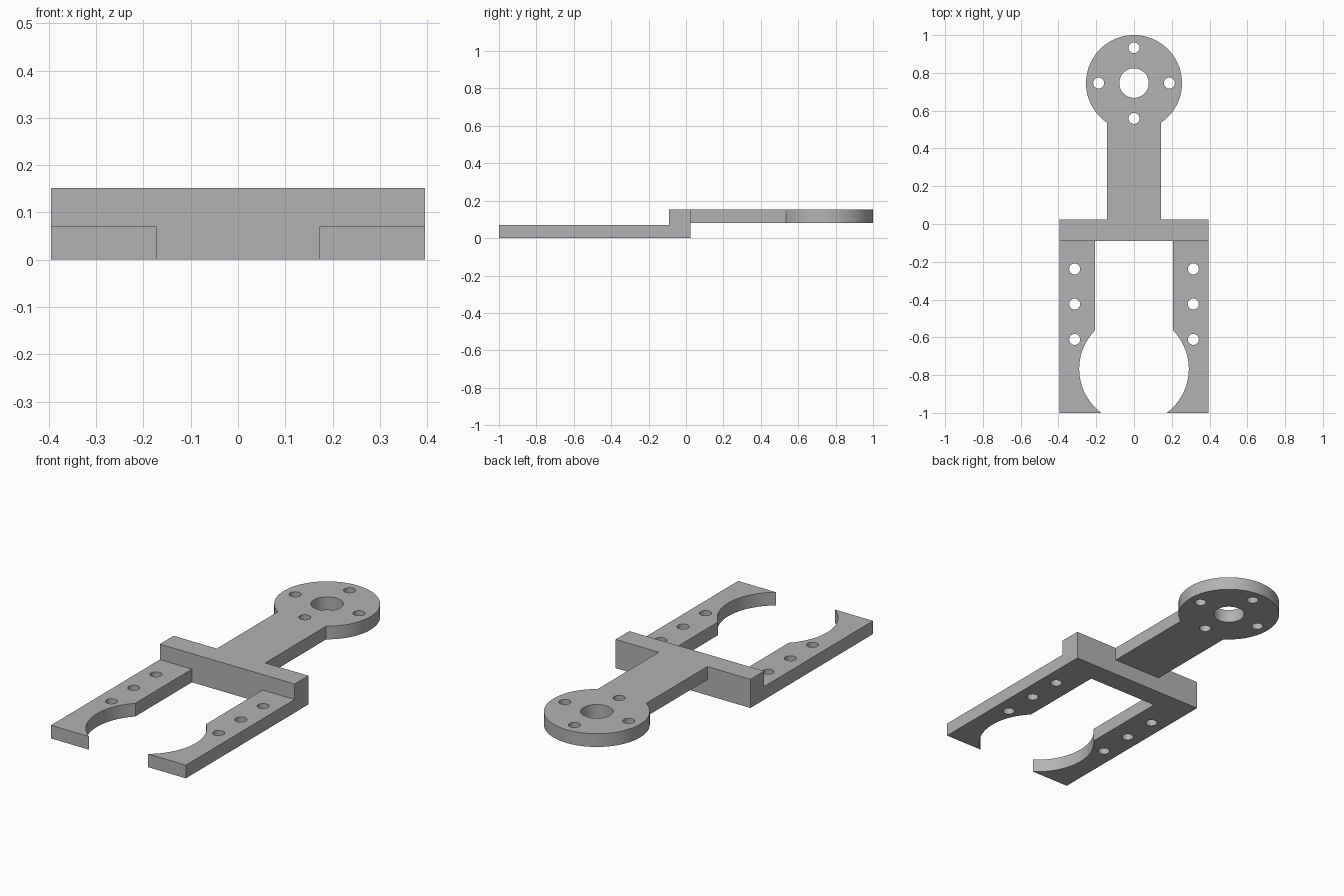
import bpy, bmesh
from math import radians, cos, sin, acos, asin, pi

if "Cube" in bpy.data.objects:
    bpy.data.objects.remove(bpy.data.objects["Cube"], do_unlink=True)

GREY = (0.45, 0.45, 0.45, 1)
grey = bpy.data.materials.new("plain_grey")
grey.use_nodes = True
grey.diffuse_color = GREY
grey.node_tree.nodes["Principled BSDF"].inputs["Base Color"].default_value = GREY


def arc(cx, cy, r, start, end, steps):
    """Points along an arc, both ends included."""
    return [(cx + r * cos(start + (end - start) * i / steps),
             cy + r * sin(start + (end - start) * i / steps)) for i in range(steps + 1)]


def hole(cx, cy, r, steps=40):
    return arc(cx, cy, r, 0, 2 * pi, steps)[:-1]


def plate(name, outlines, bottom, top):
    """Flat plate from an outer outline followed by its holes."""
    curve = bpy.data.curves.new(name, "CURVE")
    curve.dimensions = "2D"
    curve.fill_mode = "BOTH"
    curve.extrude = (top - bottom) / 2
    for points in outlines:
        spline = curve.splines.new("POLY")
        spline.points.add(len(points) - 1)
        for p, (x, y) in zip(spline.points, points):
            p.co = (x, y, 0, 1)
        spline.use_cyclic_u = True
    obj = bpy.data.objects.new(name, curve)
    bpy.context.collection.objects.link(obj)
    bpy.ops.object.select_all(action="DESELECT")
    obj.select_set(True)
    bpy.context.view_layer.objects.active = obj
    bpy.ops.object.convert(target="MESH")
    obj = bpy.context.object
    obj.name = name
    # Weld the caps to the walls and lift to height
    bm = bmesh.new()
    bm.from_mesh(obj.data)
    bmesh.ops.remove_doubles(bm, verts=bm.verts, dist=0.0001)
    bmesh.ops.recalc_face_normals(bm, faces=bm.faces)
    bmesh.ops.translate(bm, verts=bm.verts, vec=(0, 0, (top + bottom) / 2))
    bm.to_mesh(obj.data)
    bm.free()
    obj.data.materials.clear()
    obj.data.materials.append(grey)
    bpy.ops.object.shade_smooth_by_angle(angle=radians(30))
    return obj


HALF_WIDTH, HEIGHT, THICK = 0.395, 0.152, 0.07
BAR_FRONT, BAR_BACK = -0.09, 0.025

# Raised crossbar
plate("crossbar", [[(-HALF_WIDTH, BAR_FRONT), (HALF_WIDTH, BAR_FRONT),
                    (HALF_WIDTH, BAR_BACK), (-HALF_WIDTH, BAR_BACK)]], 0, HEIGHT)

# Stem ending in a round mounting head
head_y, head_r, stem = 0.746, 0.254, 0.142
join = acos(stem / head_r)
outline = [(-stem, BAR_BACK), (stem, BAR_BACK)]
outline += arc(0, head_y, head_r, -join, pi + join, 96)
bolts = [hole(dx * 0.187, head_y + dy * 0.187, 0.029)
         for dx, dy in ((1, 0), (-1, 0), (0, 1), (0, -1))]
plate("stem_and_head", [outline, hole(0, head_y, 0.078, 64)] + bolts, HEIGHT - THICK, HEIGHT)

# Fork arms with a round bite near the tips
inner, bite_y, bite_r = 0.207, -0.767, 0.29
bite = arc(0, bite_y, bite_r, asin((-1 - bite_y) / bite_r), acos(inner / bite_r), 48)
arm = [(HALF_WIDTH, BAR_FRONT), (HALF_WIDTH, -1)] + bite + [(inner, BAR_FRONT)]
arm_holes = [hole(0.314, y, 0.029) for y in (-0.238, -0.424, -0.611)]
for side, name in ((1, "left_arm"), (-1, "right_arm")):
    plate(name, [[(side * x, y) for x, y in loop] for loop in [arm] + arm_holes], 0, THICK)
